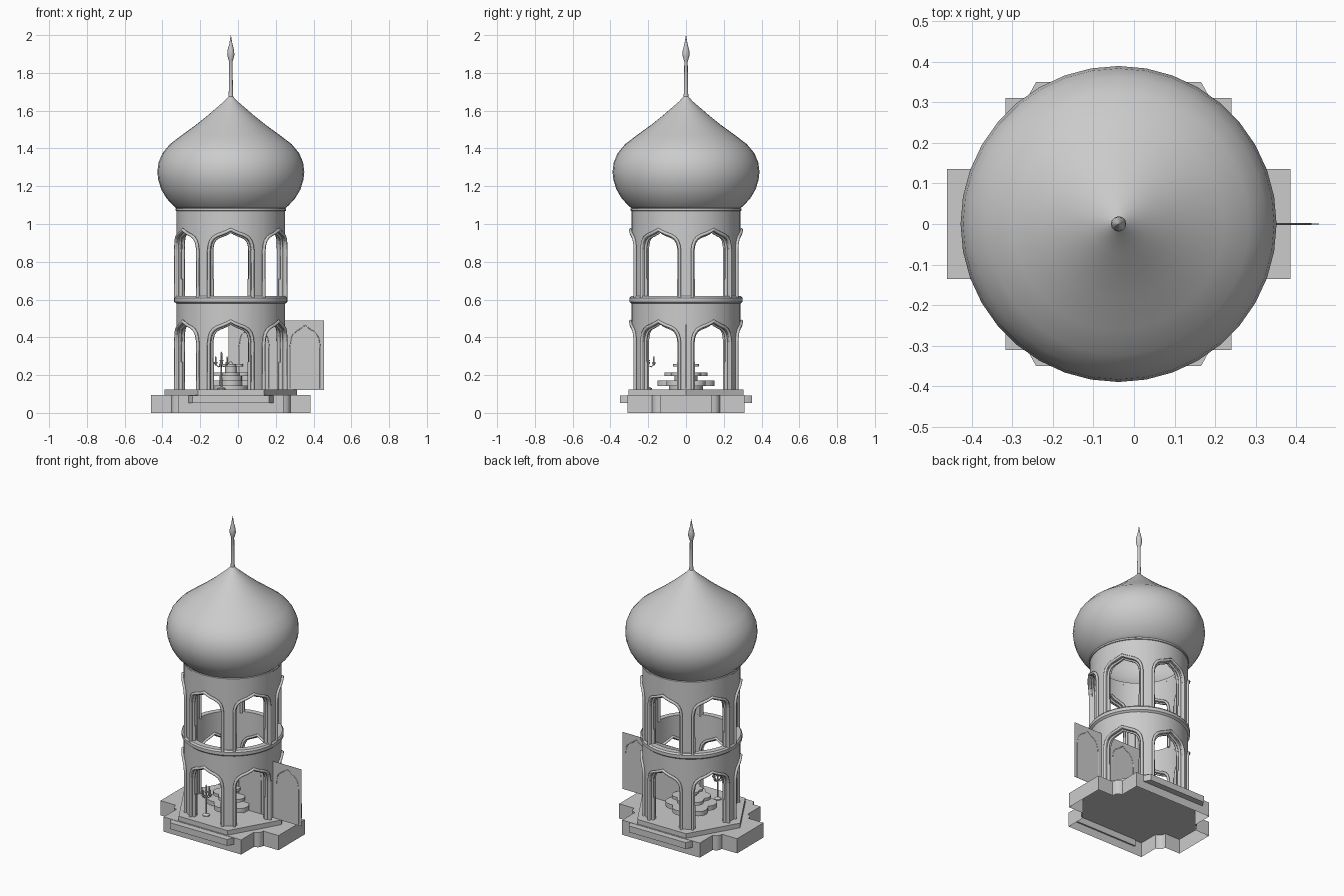
import bpy, bmesh, math
from math import sin, cos, pi, radians

cube = bpy.data.objects.get("Cube")
if cube:
    bpy.data.objects.remove(cube, do_unlink=True)

CX = -0.038  # tower axis

stone = bpy.data.materials.new("pale_grey_stone")
stone.use_nodes = True
GREY = (0.6, 0.6, 0.6, 1)
stone.diffuse_color = GREY
stone.node_tree.nodes["Principled BSDF"].inputs["Base Color"].default_value = GREY


def add(name, data, at=(CX, 0, 0)):
    ob = bpy.data.objects.new(name, data)
    ob.location = at
    data.materials.append(stone)
    bpy.context.collection.objects.link(ob)
    return ob


def finish(name, bm, at=(CX, 0, 0), recalc=True):
    bmesh.ops.remove_doubles(bm, verts=bm.verts, dist=1e-5)
    if recalc:
        bmesh.ops.recalc_face_normals(bm, faces=bm.faces)
    me = bpy.data.meshes.new(name)
    bm.to_mesh(me)
    bm.free()
    me.shade_smooth()
    me.set_sharp_from_angle(angle=radians(35))
    return add(name, me, at)


def lathe(name, profile, at=(CX, 0, 0), n=32, closed=False):
    bm = bmesh.new()
    rings = [[bm.verts.new((r * cos(2 * pi * i / n), r * sin(2 * pi * i / n), z))
              for i in range(n)] for r, z in profile]
    pairs = list(zip(rings, rings[1:]))
    if closed:
        pairs.append((rings[-1], rings[0]))
    for a, b in pairs:
        for i in range(n):
            j = (i + 1) % n
            bm.faces.new((a[i], a[j], b[j], b[i]))
    return finish(name, bm, at)


def prism(name, outline, z0, z1, at=(CX, 0, 0), bottom=True):
    bm = bmesh.new()
    lo = [bm.verts.new((x, y, z0)) for x, y in outline]
    hi = [bm.verts.new((x, y, z1)) for x, y in outline]
    n = len(outline)
    for i in range(n):
        j = (i + 1) % n
        bm.faces.new((lo[i], lo[j], hi[j], hi[i]))
    bm.faces.new(hi)
    if bottom:
        bm.faces.new(lo[::-1])
    return finish(name, bm, at, recalc=bottom)


def tubes(name, paths, radius, at=(CX, 0, 0)):
    cu = bpy.data.curves.new(name, "CURVE")
    cu.dimensions = "3D"
    cu.bevel_depth = radius
    cu.bevel_resolution = 1
    cu.use_fill_caps = True
    for path in paths:
        sp = cu.splines.new("POLY")
        sp.points.add(len(path) - 1)
        for p, co in zip(sp.points, path):
            p.co = (*co, 1)
    return add(name, cu, at)


# Half of the ogee arch: share of half width, share of rise
OGEE = [(1, 0), (0.97, 0.25), (0.9, 0.46), (0.78, 0.62), (0.6, 0.73),
        (0.38, 0.81), (0.18, 0.9), (0, 1)]


def ogee(half, base, spring, apex):
    left = [(-half, base)] + [(-half * t, spring + h * (apex - spring)) for t, h in OGEE]
    return left + [(-u, z) for u, z in left[-2::-1]]


# Foot: cross-shaped hollow plinth with hollowed corners, open underneath
quarter = [(0.423, 0.135), (0.315, 0.135), (0.311, 0.158), (0.3, 0.172), (0.278, 0.18),
           (0.278, 0.31)]
half_plan = quarter + [(-x, y) for x, y in quarter[::-1]]
plan = half_plan + [(-x, -y) for x, y in half_plan]
prism("plinth", plan, 0, 0.095, bottom=False)
for side, s in (("front", -1), ("back", 1)):
    step = [(-0.225, 0.30 * s), (0.225, 0.30 * s), (0.225, 0.31 * s),
            (0.203, 0.35 * s), (-0.203, 0.35 * s), (-0.225, 0.31 * s)]
    prism(side + "_step", step, 0.052, 0.093)
hexagon = [(0.35 * cos(k * pi / 3), 0.35 * sin(k * pi / 3)) for k in range(6)]
prism("floor_slab", hexagon, 0.095, 0.125)

# Two open storeys with six arches each
HALF = radians(22)


def around(points, r):
    """Wrap (angle, height) points onto a cylinder, once for each of the six sides."""
    turns = [k * pi / 3 - pi / 2 for k in range(6)]
    return [[(r * cos(a + t), r * sin(a + t), z) for a, z in points] for t in turns]


def storey(name, base, spring, apex, top, pedestal, r_out=0.288, r_in=0.257):
    arch = ogee(HALF, base, spring, apex)
    line = []
    for k in range(6):
        mid = -pi / 2 + k * pi / 3
        line += [(mid - pi / 6, base), (mid - radians(26), base)]
        line += [(mid + a, z) for a, z in arch]
        line += [(mid + radians(26), base)]
    line.append((line[0][0] + 2 * pi, base))
    bm = bmesh.new()

    def vert(a, r, z):
        return bm.verts.new((r * cos(a), r * sin(a), z))

    cols = [(vert(a, r_out, z), vert(a, r_out, top), vert(a, r_in, top), vert(a, r_in, z))
            for a, z in line]
    for i in range(len(cols) - 1):
        p, q = cols[i], cols[i + 1]
        bm.faces.new((p[3], q[3], q[0], p[0]))  # soffit or jamb
        if abs(line[i][0] - line[i + 1][0]) > 1e-4:
            for m in range(3):
                bm.faces.new((p[m], q[m], q[m + 1], p[m + 1]))
    finish(name + "_arcade", bm)

    # Mouldings following each arch, and thicker feet on the jambs
    for label, r, widen, lift, thick in (("outer", 0.293, 1.06, 0.01, 0.009),
                                         ("middle", 0.272, 0.99, 0, 0.008),
                                         ("inner", 0.253, 1.06, 0.01, 0.008)):
        shape = ogee(HALF * widen, base, spring, apex + lift)
        tubes(f"{name}_{label}_moulding", around(shape, r), thick)
    for label, a in (("left", HALF), ("right", -HALF)):
        tubes(f"{name}_{label}_pedestals", around([(a, base), (a, pedestal)], 0.268), 0.012)


storey("lower", 0.125, 0.37, 0.475, 0.59, 0.27)
storey("upper", 0.61, 0.86, 0.96, 1.08, 0.71)


def cornice(name, z0, z1, r):
    edge = (z1 - z0) * 0.25
    lathe(name, [(0.257, z0), (r - 0.012, z0), (r, z0 + edge), (r, z1 - edge),
                 (r - 0.008, z1), (0.257, z1)], n=48, closed=True)


cornice("middle_cornice", 0.578, 0.618, 0.300)
cornice("upper_cornice", 1.066, 1.086, 0.293)

# Onion dome and spire
lathe("onion_dome", [(0.27, 1.075), (0.288, 1.083), (0.305, 1.097), (0.34, 1.135),
                     (0.368, 1.182), (0.384, 1.232), (0.389, 1.275), (0.383, 1.325),
                     (0.362, 1.375), (0.322, 1.423), (0.26, 1.47), (0.187, 1.523),
                     (0.122, 1.575), (0.07, 1.62), (0.035, 1.65), (0.012, 1.675)], n=36)
lathe("spire", [(0.014, 1.66), (0.011, 1.70), (0.009, 1.86), (0.012, 1.868), (0.019, 1.895),
                (0.017, 1.92), (0.008, 1.955), (0.0005, 2.0)], n=12)


# Tiered fountain with scalloped basins
def lobes(r, n=48):
    return [((0.78 + 0.22 * abs(sin(3 * a))) * r * cos(a),
             (0.78 + 0.22 * abs(sin(3 * a))) * r * sin(a))
            for a in (2 * pi * i / n for i in range(n))]


for label, r, z0, z1 in (("bottom", 0.152, 0.142, 0.172), ("middle", 0.115, 0.195, 0.215),
                         ("top", 0.07, 0.245, 0.26)):
    prism(f"fountain_{label}_basin", lobes(r), z0, z1)
lathe("fountain_stem", [(0.09, 0.125), (0.09, 0.145), (0.06, 0.165), (0.06, 0.195),
                        (0.03, 0.215), (0.03, 0.245), (0.012, 0.258), (0.001, 0.275)], n=16)

# Candle stand with four arms around a middle candle
STAND = (-0.088, -0.2, 0)
CANDLE = [(0.003, 0.252), (0.009, 0.262), (0.009, 0.268), (0.004, 0.269),
          (0.004, 0.293), (0.001, 0.3)]
lathe("candle_stand_foot", [(0.022, 0.125), (0.022, 0.13), (0.005, 0.138), (0.004, 0.27),
                            (0.01, 0.275), (0.01, 0.28), (0.005, 0.281), (0.005, 0.315),
                            (0.001, 0.325)], STAND, n=10)
arms = []
for k in range(4):
    dx, dy = cos(k * pi / 2), sin(k * pi / 2)
    arms.append([(dx * r, dy * r, z) for r, z in ((0, 0.25), (0.016, 0.244), (0.03, 0.256))])
    lathe(f"arm_candle_{k + 1}", CANDLE, (STAND[0] + 0.03 * dx, STAND[1] + 0.03 * dy, 0), n=8)
tubes("candle_stand_arms", arms, 0.003, STAND)

# Thin upright screen with fine ogee outlines
prism("screen", [(-0.05, -0.001), (0.456, -0.001), (0.456, 0.001), (-0.05, 0.001)],
      0.122, 0.49, (0, 0, 0))
outlines = [[(mid + u, 0, z) for u, z in ogee(0.08, 0.13, 0.34, 0.465)]
            for mid in (0.085, 0.355)]
tubes("screen_outlines", outlines, 0.003, (0, 0, 0))
